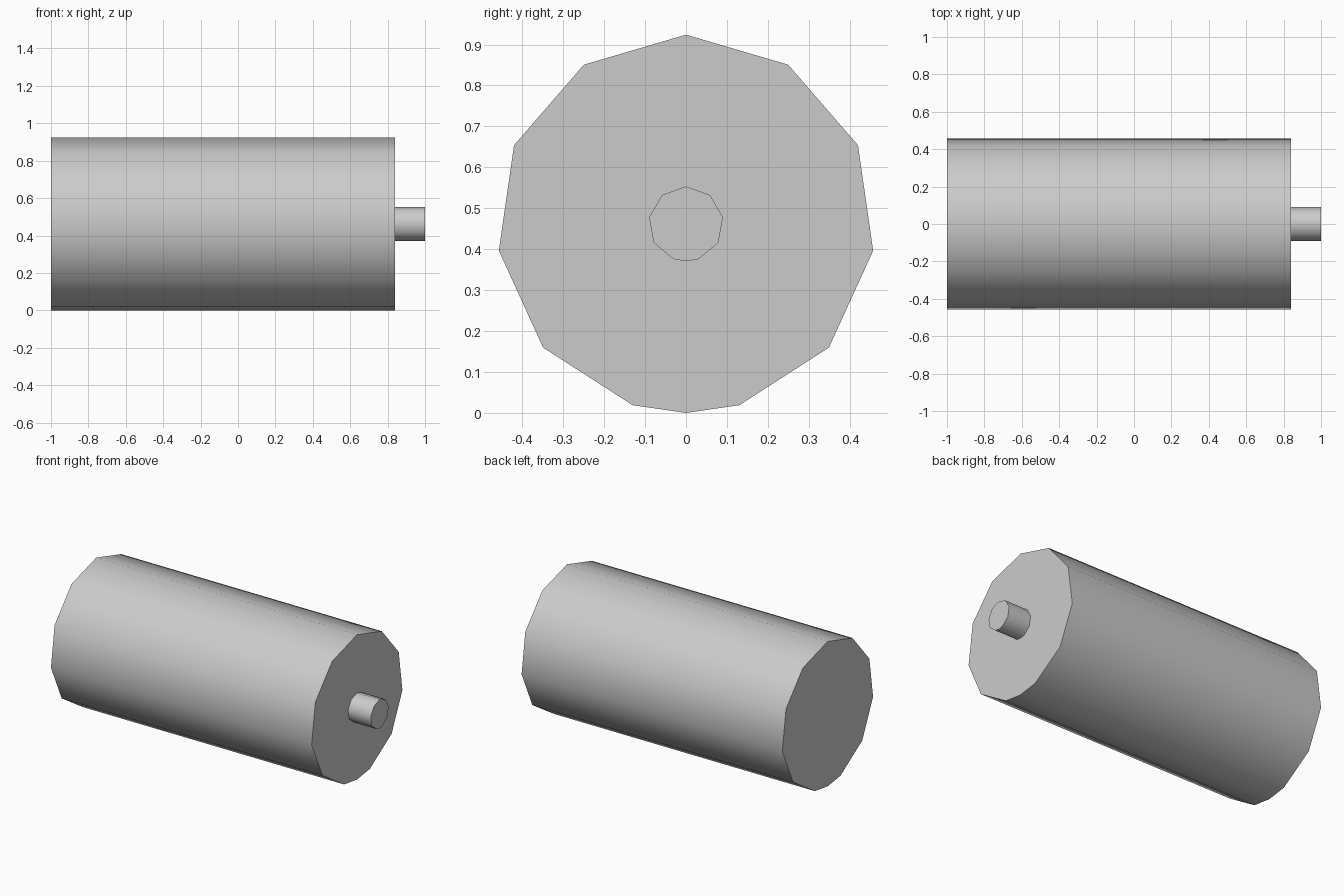
import bpy
import bmesh
from math import sin, cos, pi, radians

if "Cube" in bpy.data.objects:
    bpy.data.objects.remove(bpy.data.objects["Cube"])

CENTRE_Z = 0.462


def add_rod(name, radius, sides, x0, x1):
    """Capped rod along x: odd-sided ring with one extra vertex at the very bottom."""
    angles = sorted([2 * pi * k / sides for k in range(sides)] + [pi])
    bm = bmesh.new()
    ring = [bm.verts.new((x0, radius * sin(a), CENTRE_Z + radius * cos(a))) for a in angles]
    cap = bm.faces.new(ring)
    ext = bmesh.ops.extrude_face_region(bm, geom=[cap], use_keep_orig=True)
    moved = [v for v in ext["geom"] if isinstance(v, bmesh.types.BMVert)]
    bmesh.ops.translate(bm, verts=moved, vec=(x1 - x0, 0, 0))
    bmesh.ops.recalc_face_normals(bm, faces=bm.faces[:])

    mesh = bpy.data.meshes.new(name)
    bm.to_mesh(mesh)
    bm.free()
    obj = bpy.data.objects.new(name, mesh)
    bpy.context.collection.objects.link(obj)

    # smooth sides, sharp end rims
    bpy.ops.object.select_all(action='DESELECT')
    obj.select_set(True)
    bpy.context.view_layer.objects.active = obj
    bpy.ops.object.shade_smooth_by_angle(angle=radians(50))
    return obj


# main cylindrical body
add_rod("body", 0.462, 11, -1.0, 0.84)
# small stub at the right end
add_rod("shaft", 0.0915, 9, 0.84, 1.0)
